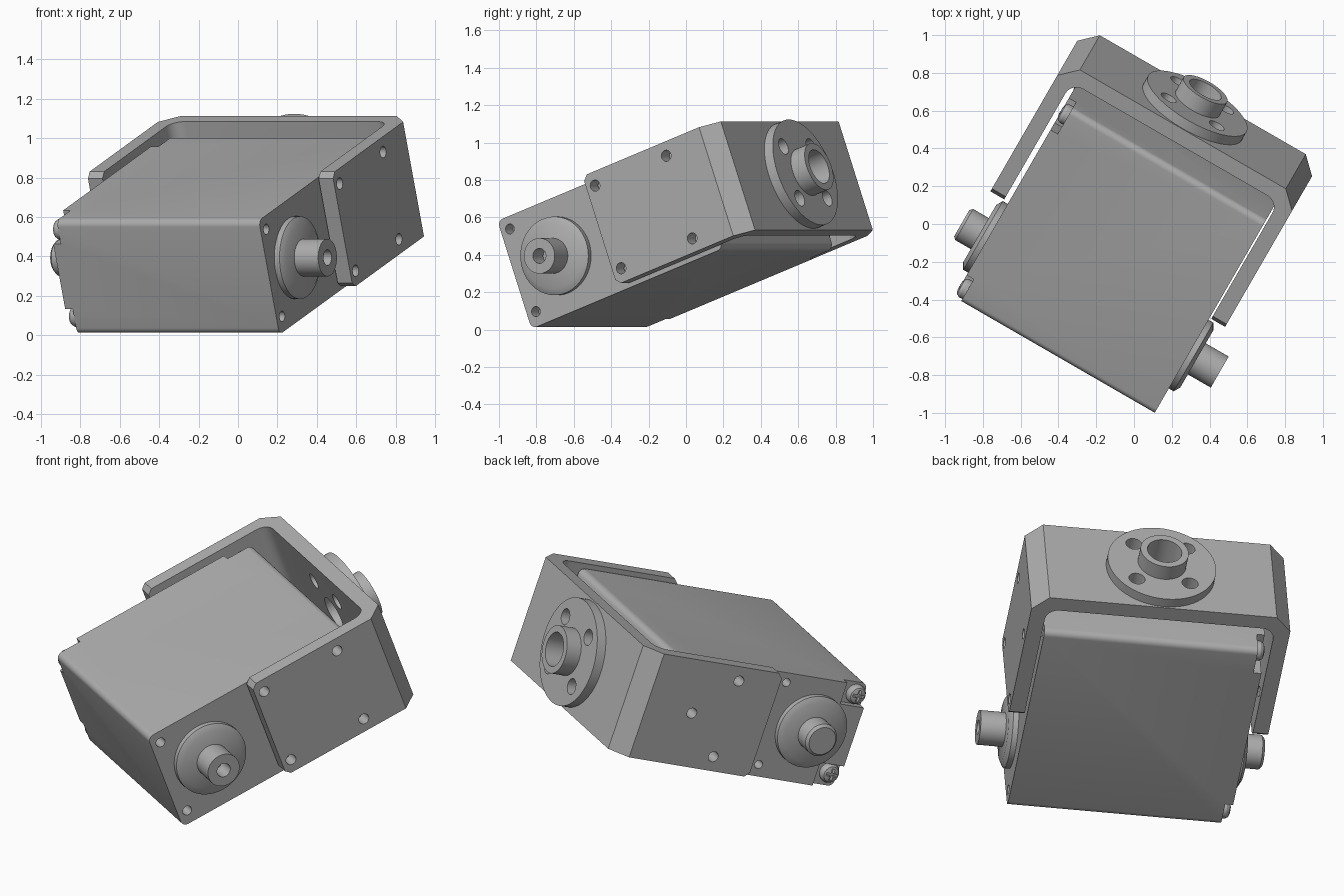
import bpy, bmesh, math
from mathutils import Matrix, Vector

cube = bpy.data.objects.get("Cube")
if cube:
    bpy.data.objects.remove(cube, do_unlink=True)

metal = bpy.data.materials.new("satin grey")
metal.use_nodes = True
grey = (0.42, 0.42, 0.42, 1)
metal.diffuse_color = grey
metal.node_tree.nodes["Principled BSDF"].inputs["Base Color"].default_value = grey

# Whole assembly is turned about z and pitched up
POSE = Matrix.Rotation(math.radians(-30), 4, 'Z') @ Matrix.Rotation(math.radians(20), 4, 'X')
MID = 0.525          # mid height of the motor case
LEFT, RIGHT = -0.632, 0.595


def finish(name, bm):
    bmesh.ops.recalc_face_normals(bm, faces=bm.faces)
    mesh = bpy.data.meshes.new(name)
    bm.to_mesh(mesh)
    bm.free()
    mesh.materials.append(metal)
    obj = bpy.data.objects.new(name, mesh)
    bpy.context.collection.objects.link(obj)
    obj.matrix_world = POSE
    return obj


def add_box(bm, lo, hi):
    lo, hi = Vector(lo), Vector(hi)
    m = Matrix.Translation((lo + hi) / 2) @ Matrix.Diagonal((*(hi - lo), 1))
    bmesh.ops.create_cube(bm, size=1, matrix=m)


def aim(axis, centre):
    turn = Vector((0, 0, 1)).rotation_difference(Vector(axis)).to_matrix().to_4x4()
    return Matrix.Translation(centre) @ turn


def add_rod(bm, centre, axis, radius, length, sides=24):
    bmesh.ops.create_cone(bm, cap_ends=True, segments=sides, radius1=radius,
                          radius2=radius, depth=length, matrix=aim(axis, centre))


def lathe(name, centre, axis, profile, sides=48):
    bm = bmesh.new()
    verts = [bm.verts.new((r, 0, h)) for r, h in profile]
    edges = [bm.edges.new(p) for p in zip(verts, verts[1:])]
    bmesh.ops.spin(bm, geom=verts + edges, cent=(0, 0, 0), axis=(0, 0, 1),
                   angle=math.tau, steps=sides, use_duplicate=False)
    bmesh.ops.remove_doubles(bm, verts=bm.verts, dist=1e-5)
    bmesh.ops.transform(bm, matrix=aim(axis, centre), verts=bm.verts)
    return finish(name, bm)


def cut(obj, bm):
    cutter = finish("cutter", bm)
    cutter.hide_render = True
    mod = obj.modifiers.new("holes", 'BOOLEAN')
    mod.object, mod.operation, mod.solver = cutter, 'DIFFERENCE', 'EXACT'
    bpy.context.view_layer.update()
    deps = bpy.context.evaluated_depsgraph_get()
    mesh = bpy.data.meshes.new_from_object(obj.evaluated_get(deps))
    obj.modifiers.clear()
    obj.data = mesh
    bpy.data.objects.remove(cutter, do_unlink=True)


def along(edge, axis):
    d = (edge.verts[1].co - edge.verts[0].co).normalized()
    return abs(d[axis]) > 0.99


# Motor case: rounded block with corner pockets on the left
bm = bmesh.new()
add_box(bm, (LEFT, -0.572, 0.212), (RIGHT, 0.685, 0.827))
bmesh.ops.bevel(bm, geom=[e for e in bm.edges if along(e, 0)], offset=0.035,
                segments=6, profile=0.5, affect='EDGES')
case = finish("motor_case", bm)
bm = bmesh.new()
screws = [(b, MID + s * 0.235) for b in (-0.515, 0.62) for s in (-1, 1)]
for b, c in screws:
    ob, oc = math.copysign(0.1, b), math.copysign(0.1, c - MID)
    ib, ic = b - ob * 0.95, c - oc * 0.6
    eb, ec = b + ob, c + oc
    add_box(bm, (-0.75, min(ib, eb), min(ic, ec)), (-0.588, max(ib, eb), max(ic, ec)))
    add_rod(bm, (RIGHT, b, c), (1, 0, 0), 0.027, 0.16)
for s in (-1, 1):
    add_rod(bm, (LEFT, -0.05, MID + s * 0.245), (1, 0, 0), 0.024, 0.16)
cut(case, bm)

# Case screws with cross recesses
for i, (b, c) in enumerate(screws):
    head = lathe(f"case_screw_{i + 1}", (-0.585, b, c), (-1, 0, 0),
                 [(0, -0.01), (0.055, -0.01), (0.055, 0.025), (0.045, 0.042),
                  (0.025, 0.05), (0, 0.052)], 24)
    bm = bmesh.new()
    add_box(bm, (-0.7, b - 0.034, c - 0.009), (-0.612, b + 0.034, c + 0.009))
    cut(head, bm)
    bm = bmesh.new()
    add_box(bm, (-0.7, b - 0.009, c - 0.034), (-0.612, b + 0.009, c + 0.034))
    cut(head, bm)

# Output flanges and shafts on both sides
collar = [(0, -0.02), (0.21, -0.02), (0.21, 0.03), (0.175, 0.05), (0, 0.05)]
for side, face, sign in (("right", RIGHT, 1), ("left", LEFT, -1)):
    lathe(side + "_collar", (face, -0.29, MID), (sign, 0, 0), collar)
lathe("right_shaft", (RIGHT, -0.29, MID), (1, 0, 0),
      [(0, 0.04), (0.095, 0.04), (0.095, 0.19), (0.04, 0.19), (0.04, 0.08), (0, 0.08)])
lathe("left_shaft", (LEFT, -0.29, MID), (-1, 0, 0),
      [(0, 0.04), (0.095, 0.04), (0.095, 0.145), (0.08, 0.16), (0, 0.16)])

# U-shaped bracket with chamfered outer corners
ARM, BACK, LO, HI = 0.055, 0.91, 0.235, 0.853
AXIS_A, AXIS_C = -0.028, 0.544
outline = [(-0.745, ARM), (-0.745, 0.82), (-0.656, BACK), (0.603, BACK), (0.69, 0.82),
           (0.69, ARM), (0.605, ARM), (0.605, 0.825), (-0.66, 0.825), (-0.66, ARM)]
bm = bmesh.new()
base = bm.faces.new([bm.verts.new((a, b, LO)) for a, b in outline])
top = bmesh.ops.extrude_face_region(bm, geom=[base])["geom"]
bmesh.ops.translate(bm, vec=(0, 0, HI - LO), verts=[v for v in top if isinstance(v, bmesh.types.BMVert)])
tips = [e for e in bm.edges if along(e, 0) and e.verts[0].co.y < 0.1]
bmesh.ops.bevel(bm, geom=tips, offset=0.028, segments=1, affect='EDGES')
inner = [e for e in bm.edges if along(e, 2) and abs(e.verts[0].co.y - 0.825) < 0.001]
bmesh.ops.bevel(bm, geom=inner, offset=0.07, segments=6, profile=0.5, affect='EDGES')
bracket = finish("u_bracket", bm)

# Holes through arms, back plate and horn
horn_holes = [(AXIS_A + s * 0.147, AXIS_C + t * 0.147) for s in (-1, 1) for t in (-1, 1)]
bm = bmesh.new()
for b in (0.11, 0.577):
    for s in (-1, 1):
        add_rod(bm, (0.65, b, AXIS_C + s * 0.235), (1, 0, 0), 0.03, 0.2)
for b, c in ((0.31, 0.77), (0.53, 0.544), (0.31, 0.318)):
    add_rod(bm, (-0.7, b, c), (1, 0, 0), 0.03, 0.2)
for a, c in horn_holes:
    add_rod(bm, (a, 0.87, c), (0, 1, 0), 0.045, 0.25)
add_rod(bm, (AXIS_A, 0.87, AXIS_C), (0, 1, 0), 0.095, 0.25, 48)
cut(bracket, bm)

# Round horn with raised hub on the back plate
horn = lathe("rear_horn", (AXIS_A, BACK, AXIS_C), (0, 1, 0),
             [(0.095, 0), (0.3, 0), (0.3, 0.055), (0.133, 0.055),
              (0.133, 0.145), (0.095, 0.145), (0.095, 0)], 64)
bm = bmesh.new()
for a, c in horn_holes:
    add_rod(bm, (a, 0.94, c), (0, 1, 0), 0.045, 0.25)
cut(horn, bm)

# Smooth shading with sharp edges kept
bpy.ops.object.select_all(action='DESELECT')
for obj in bpy.context.collection.objects:
    if obj.type == 'MESH' and metal.name in obj.data.materials:
        obj.select_set(True)
        bpy.context.view_layer.objects.active = obj
bpy.ops.object.shade_smooth_by_angle(angle=math.radians(30))
